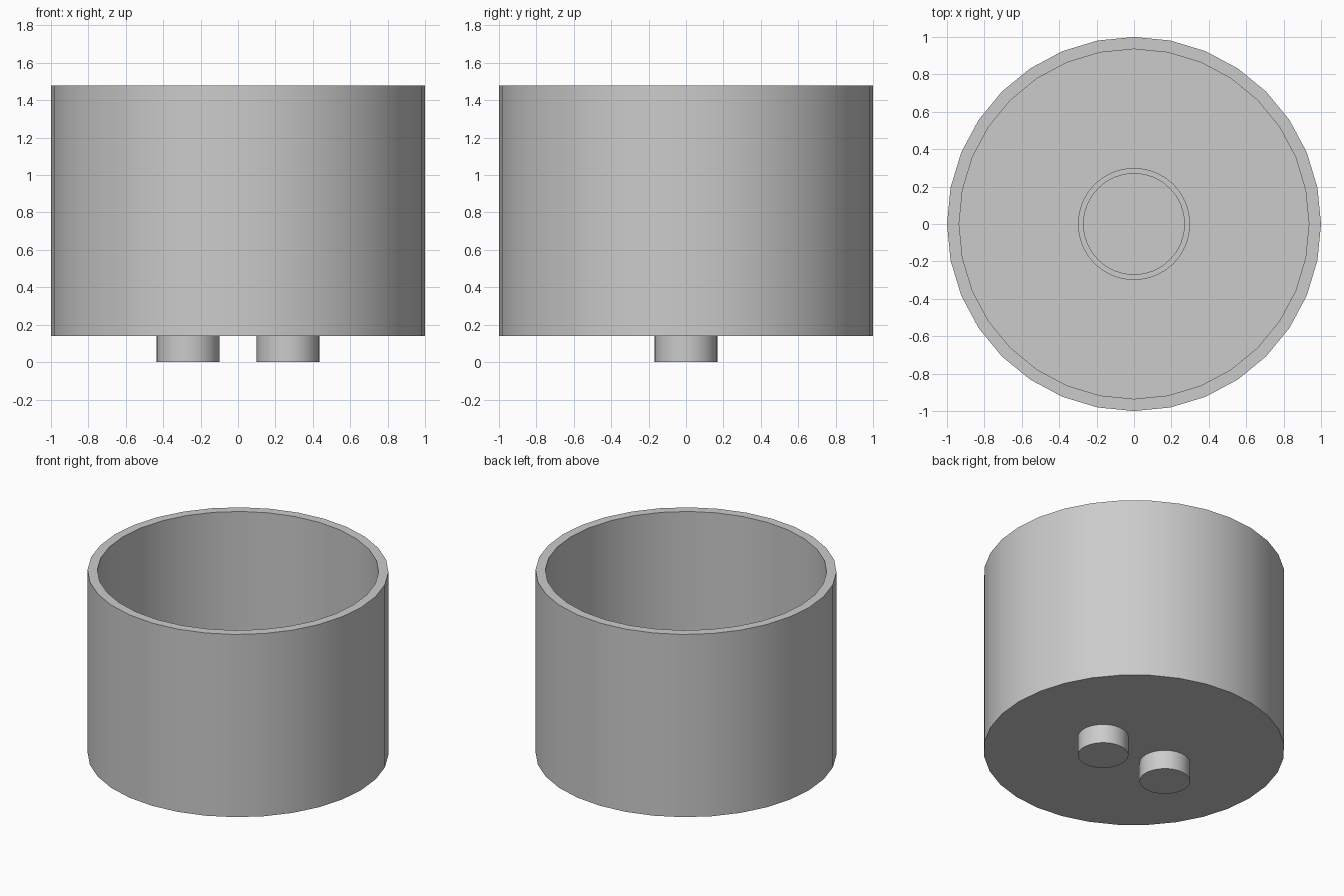
import bpy, bmesh, math

if "Cube" in bpy.data.objects:
    bpy.data.objects.remove(bpy.data.objects["Cube"])

grey = bpy.data.materials.new("plain grey")
grey.diffuse_color = (0.6, 0.6, 0.6, 1)
grey.use_nodes = True
grey.node_tree.nodes["Principled BSDF"].inputs["Base Color"].default_value = grey.diffuse_color


def lathe(name, profile, sides, x=0):
    """Spin an (r, z) profile round a vertical axis; r = 0 makes no ring, only a closed cap."""
    bm = bmesh.new()
    rings = [[bm.verts.new((x + r * math.cos(math.tau * i / sides),
                            r * math.sin(math.tau * i / sides), z))
              for i in range(sides)] for r, z in profile]
    for a, b in zip(rings, rings[1:]):
        for i in range(sides):
            j = (i + 1) % sides
            bm.faces.new((a[i], a[j], b[j], b[i]))
    bm.faces.new(rings[0][::-1])
    bm.faces.new(rings[-1])
    bmesh.ops.recalc_face_normals(bm, faces=bm.faces)
    mesh = bpy.data.meshes.new(name)
    bm.to_mesh(mesh)
    bm.free()
    mesh.materials.append(grey)
    obj = bpy.data.objects.new(name, mesh)
    bpy.context.collection.objects.link(obj)
    bpy.context.view_layer.objects.active = obj
    obj.select_set(True)
    bpy.ops.object.shade_smooth_by_angle(angle=math.radians(30))
    obj.select_set(False)
    return obj


# Open cup with a short tube rising from the middle of its floor
BASE, RIM, FLOOR, TUBE = 0.14, 1.48, 0.21, 0.35
lathe("cup", [(1, BASE), (1, RIM), (0.935, RIM), (0.935, FLOOR)], 32)
lathe("floor_tube", [(0.3, FLOOR), (0.3, TUBE), (0.27, TUBE), (0.27, FLOOR + 0.002)], 32)

# Two round pegs under the base
for side, x in (("left", -0.268), ("right", 0.268)):
    lathe(side + "_peg", [(0.168, 0), (0.168, BASE)], 32, x)
